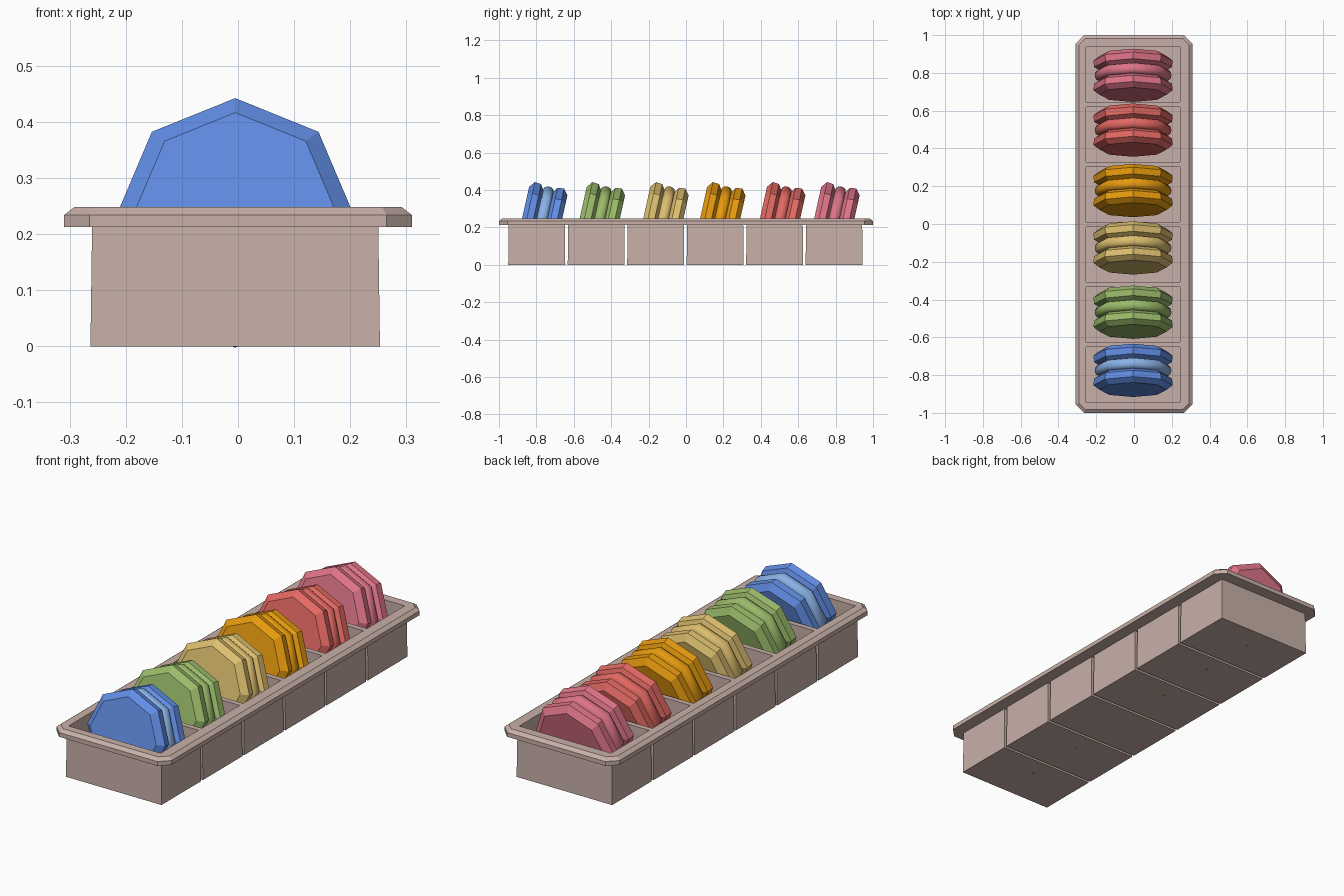
import bpy, bmesh, math
from mathutils import Matrix, Vector

if "Cube" in bpy.data.objects:
    bpy.data.objects.remove(bpy.data.objects["Cube"])


def material(name, rgb):
    """Flat material from an sRGB 0-255 colour."""
    lin = [(c / 255 / 12.92) if c < 11 else ((c / 255 + 0.055) / 1.055) ** 2.4 for c in rgb]
    m = bpy.data.materials.new(name)
    m.use_nodes = True
    m.diffuse_color = (*lin, 1)
    m.node_tree.nodes["Principled BSDF"].inputs["Base Color"].default_value = (*lin, 1)
    return m


def finish(bm, name, mat):
    bmesh.ops.recalc_face_normals(bm, faces=bm.faces)
    mesh = bpy.data.meshes.new(name)
    bm.to_mesh(mesh)
    bm.free()
    obj = bpy.data.objects.new(name, mesh)
    bpy.context.collection.objects.link(obj)
    if mat:
        mesh.materials.append(mat)
    return obj


def loft(bm, rings):
    """Bridge closed rings of points and cap both ends; returns the last cap."""
    loops = [[bm.verts.new(p) for p in ring] for ring in rings]
    n = len(loops[0])
    for a, b in zip(loops, loops[1:]):
        for i in range(n):
            bm.faces.new((a[i], a[(i + 1) % n], b[(i + 1) % n], b[i]))
    bm.faces.new(loops[0][::-1])
    return bm.faces.new(loops[-1])


def cut_rect(hx, hy, c, z):
    """Rectangle with clipped corners."""
    pts = []
    for sx, sy in ((1, 1), (-1, 1), (-1, -1), (1, -1)):
        pair = [(sx * hx, sy * (hy - c), z), (sx * (hx - c), sy * hy, z)]
        pts += pair if sx * sy > 0 else pair[::-1]
    return pts


def rect(hx, hy, cx, cy, z):
    return [(cx + sx * hx, cy + sy * hy, z) for sx, sy in ((1, 1), (-1, 1), (-1, -1), (1, -1))]


tray = material("dusty_pink_plastic", (200, 176, 168))
PITCH, OFF_X, OFF_Y = 0.318, -0.005, -0.003
RIM_LOW, RIM_MID, RIM_TOP = 0.213, 0.234, 0.248
cells = [OFF_Y + (i - 2.5) * PITCH for i in range(6)]

# Rim plate with clipped corners and a sloped upper edge
bm = bmesh.new()
loft(bm, [cut_rect(0.31, 1.0, 0.045, RIM_LOW), cut_rect(0.31, 1.0, 0.045, RIM_MID),
          cut_rect(0.292, 0.982, 0.035, RIM_TOP)])
rim = finish(bm, "tray_rim", tray)

# Openings through the rim
bm = bmesh.new()
for y in cells:
    loft(bm, [rect(0.248, 0.146, OFF_X, y, z) for z in (0.1, 0.4)])
cutter = finish(bm, "opening_cutter", None)
cutter.hide_render = True
cutter.hide_viewport = True
mod = rim.modifiers.new("openings", "BOOLEAN")
mod.operation = "DIFFERENCE"
mod.solver = "EXACT"
mod.object = cutter

# Six hollow compartments under the rim
for i, y in enumerate(cells):
    bm = bmesh.new()
    loft(bm, [rect(0.258, 0.1525, OFF_X, y, 0), rect(0.255, 0.15, OFF_X, y, 0.216),
              rect(0.248, 0.146, OFF_X, y, 0.216), rect(0.25, 0.147, OFF_X, y, 0.01)])
    finish(bm, f"compartment_{i + 1}", tray)

# Cookie profiles as (position along axis, radius)
SHELL = [(0.105, 0.178), (0.08, 0.21), (0.045, 0.206), (0.032, 0.185), (0.02, 0.17)]
FILLING = [(0.028 * math.cos(a), 0.183 + 0.02 * math.sin(a))
           for a in (math.pi * k / 6 for k in range(7))]
TILT = Matrix.Rotation(math.radians(-12.5), 4, "X")


def disc(name, profile, sides, mat, place, side=1):
    """Disc around the y axis, lofted from a profile, with a corner on top."""
    bm = bmesh.new()
    loft(bm, [[place @ Vector((r * math.sin(a), side * t, r * math.cos(a)))
               for a in (math.tau * k / sides for k in range(sides))] for t, r in profile])
    return finish(bm, name, mat)


flavours = [
    ("blue", (97, 141, 228), -0.775), ("green", (154, 187, 106), -0.467),
    ("cream", (220, 190, 110), -0.127), ("orange", (230, 154, 14), 0.177),
    ("red", (226, 104, 98), 0.497), ("pink", (222, 116, 136), 0.787),
]
light_blue = material("light_blue_cream", (138, 178, 230))

# Leaning sandwich cookies: front shell, filling, back shell
for colour, rgb, y in flavours:
    mat = material(colour + "_biscuit", rgb)
    place = Matrix.Translation((OFF_X, y, 0.22)) @ TILT
    disc(colour + "_front_shell", SHELL, 8, mat, place, -1)
    disc(colour + "_back_shell", SHELL, 8, mat, place)
    fill = disc(colour + "_filling", FILLING, 8, light_blue if colour == "blue" else mat, place)
    for p in fill.data.polygons:
        p.use_smooth = len(p.vertices) == 4
